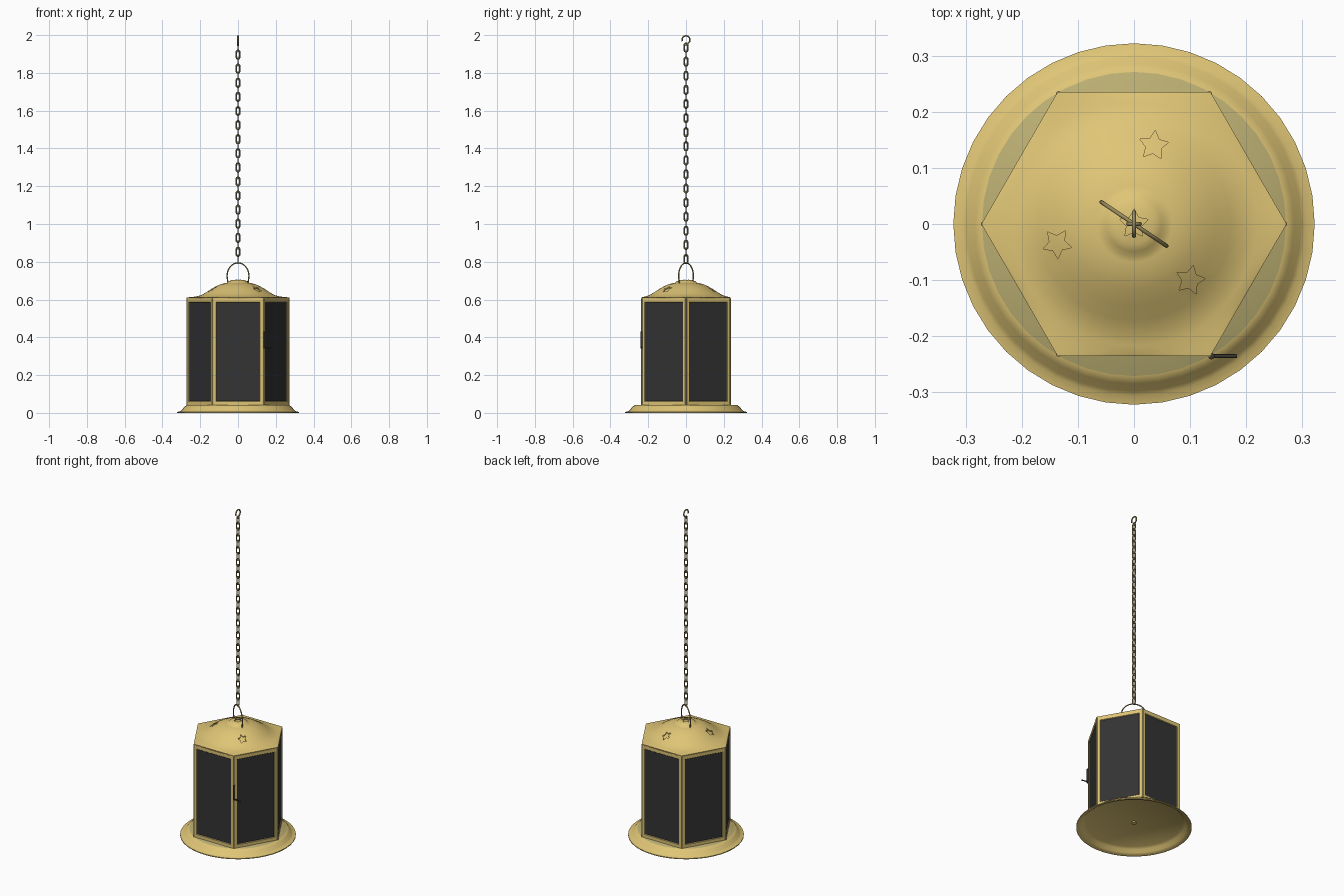
import bpy, bmesh, math
from math import sin, cos, pi, radians
from mathutils import Matrix, Vector

cube = bpy.data.objects.get("Cube")
if cube:
    bpy.data.objects.remove(cube, do_unlink=True)


def material(name, rgb):
    m = bpy.data.materials.new(name)
    m.use_nodes = True
    m.diffuse_color = (*rgb, 1)
    m.node_tree.nodes["Principled BSDF"].inputs["Base Color"].default_value = (*rgb, 1)
    return m


BRASS = material("brass", (0.74, 0.56, 0.18))
AGED = material("aged_brass", (0.50, 0.43, 0.17))
CHAIN = material("chain_metal", (0.32, 0.26, 0.11))
PANE = material("dark_pane", (0.033, 0.033, 0.034))
IRON = material("dark_iron", (0.04, 0.035, 0.025))


def make(name, bm, *mats, recalc=True):
    if recalc:
        bmesh.ops.recalc_face_normals(bm, faces=bm.faces)
    me = bpy.data.meshes.new(name)
    bm.to_mesh(me)
    bm.free()
    for m in mats:
        me.materials.append(m)
    ob = bpy.data.objects.new(name, me)
    bpy.context.collection.objects.link(ob)
    return ob


def select(ob):
    bpy.ops.object.select_all(action='DESELECT')
    bpy.context.view_layer.objects.active = ob
    ob.select_set(True)


def smooth(ob, angle=35):
    select(ob)
    bpy.ops.object.shade_smooth_by_angle(angle=radians(angle))


def apply_all(ob):
    select(ob)
    for m in list(ob.modifiers):
        bpy.ops.object.modifier_apply(modifier=m.name)


def loft(bm, rings):
    """Skin a list of closed rings of points; return the vertex rings."""
    vr = [[bm.verts.new(p) for p in r] for r in rings]
    for a, b in zip(vr, vr[1:]):
        n = len(a)
        for i in range(n):
            bm.faces.new((a[i], a[(i + 1) % n], b[(i + 1) % n], b[i]))
    return vr


def wire(name, paths, radius, mat, cyclic=False):
    """Round wire along one or more point paths, as a mesh."""
    cu = bpy.data.curves.new(name, 'CURVE')
    cu.dimensions = '3D'
    cu.bevel_depth = radius
    cu.bevel_resolution = 2
    cu.use_fill_caps = True
    for pts in paths:
        s = cu.splines.new('POLY')
        s.points.add(len(pts) - 1)
        for p, co in zip(s.points, pts):
            p.co = (*co, 1)
        s.use_cyclic_u = cyclic
    cu.materials.append(mat)
    ob = bpy.data.objects.new(name, cu)
    bpy.context.collection.objects.link(ob)
    select(ob)
    bpy.ops.object.convert(target='MESH')
    smooth(bpy.context.view_layer.objects.active, 50)


HEX = 0.272
BODY_Z, ROOF_Z = 0.042, 0.606
N = 48


def circle(r, z, n):
    return [(r * cos(2 * pi * i / n), r * sin(2 * pi * i / n), z) for i in range(n)]


# Base: flared dish with a flat floor, hollow on the underside
bm = bmesh.new()
profile = [(0.27, 0.034), (0.284, 0.024), (0.297, 0.009), (0.305, 0.003), (0.322, 0),
           (0.322, 0.005), (0.306, 0.009), (0.298, 0.015), (0.285, 0.031), (0.271, BODY_Z)]
rings = loft(bm, [circle(r, z, 40) for r, z in profile])
bm.faces.new(rings[0])
bm.faces.new(rings[-1]).material_index = 1
smooth(make("base_dish", bm, BRASS, AGED), 40)

# Small stud under the base
bm = bmesh.new()
bmesh.ops.create_cone(bm, cap_ends=True, segments=12, radius1=0.014, radius2=0.014,
                      depth=0.008, matrix=Matrix.Translation((0, 0, 0.031)))
make("base_stud", bm, BRASS)

# Body: six framed panes, each inset into its side of the hexagon
bm = bmesh.new()
loft(bm, [circle(HEX, z, 6) for z in (BODY_Z, ROOF_Z)])
bmesh.ops.recalc_face_normals(bm, faces=bm.faces)
sides = list(bm.faces)
bmesh.ops.inset_individual(bm, faces=sides, thickness=0.019, use_even_offset=True)
lips = bmesh.ops.inset_individual(bm, faces=sides, thickness=0.003, depth=-0.004,
                                  use_even_offset=True)
for f in lips["faces"]:
    f.material_index = 1
for f in sides:
    f.material_index = 2
body = make("paned_body", bm, BRASS, AGED, PANE)
body.modifiers.new("thickness", 'SOLIDIFY').thickness = 0.006
apply_all(body)

# Slim seams at the six corners
bm = bmesh.new()
for x, y, _ in circle(HEX - 0.004, 0, 6):
    bmesh.ops.create_cone(bm, cap_ends=True, segments=8, radius1=0.005, radius2=0.005,
                          depth=ROOF_Z - BODY_Z,
                          matrix=Matrix.Translation((x, y, (ROOF_Z + BODY_Z) / 2)))
make("corner_seams", bm, AGED)

# Roof: round dome with a raised cap, easing out into the hexagonal edge
def roof_ring(r, z, blend):
    pts = []
    for i in range(N):
        a = 2 * pi * i / N
        edge = HEX * cos(pi / 6) / cos(a % (pi / 3) - pi / 6)
        rr = r * (1 - blend) + edge * blend
        pts.append((rr * cos(a), rr * sin(a), z))
    return pts


dome = [(0.015, 0.705, 0), (0.035, 0.702, 0), (0.049, 0.697, 0), (0.057, 0.689, 0),
        (0.068, 0.687, 0), (0.09, 0.682, 0), (0.115, 0.671, 0), (0.145, 0.654, 0),
        (0.172, 0.636, 0), (0.195, 0.623, 0), (0.213, 0.616, 0.15), (0.23, 0.613, 0.5),
        (0.25, 0.611, 1)]
bm = bmesh.new()
rings = loft(bm, [roof_ring(*d) for d in dome])
bm.faces.new(rings[0])
roof = make("dome_roof", bm, BRASS)
roof.modifiers.new("thickness", 'SOLIDIFY').thickness = 0.005

# Star-shaped vents cut through the roof
bm = bmesh.new()
for x, y, turn in ((0, 0, 0.3), (0.035, 0.14, 0.2), (-0.137, -0.035, 1.0), (0.1, -0.1, 0.1)):
    star = []
    for k in range(10):
        r, a = (0.014 if k % 2 else 0.027), turn + k * pi / 5
        star.append((x + r * cos(a), y + r * sin(a)))
    rings = loft(bm, [[(px, py, z) for px, py in star] for z in (0.55, 0.8)])
    for ring in rings:
        bm.faces.new(ring)
cutter = make("star_cutter", bm, BRASS)
cutter.hide_render = True
cut = roof.modifiers.new("vents", 'BOOLEAN')
cut.object = cutter
cut.operation = 'DIFFERENCE'
cut.solver = 'EXACT'
apply_all(roof)
bpy.data.objects.remove(cutter, do_unlink=True)
smooth(roof, 35)

# Inner lining of the dome, facing down into the lantern
bm = bmesh.new()
rings = loft(bm, [roof_ring(r, z - 0.012, 0) for r, z, _ in dome[:10]])
bm.faces.new(rings[0])
bmesh.ops.recalc_face_normals(bm, faces=bm.faces)
if sum(f.normal.z for f in bm.faces) > 0:
    bmesh.ops.reverse_faces(bm, faces=bm.faces)
smooth(make("dome_lining", bm, BRASS, recalc=False), 40)

# Carrying loop over the roof, turned a little from the front
turn = Matrix.Rotation(radians(-34), 3, 'Z')
arch = [(-0.064, 0, 0.685)]
for i in range(17):
    a = pi - pi * i / 16
    arch.append((0.07 * cos(a), 0, 0.725 + 0.069 * sin(a)))
arch.append((0.064, 0, 0.685))
wire("carrying_loop", [[turn @ Vector(p) for p in arch]], 0.0035, CHAIN)

# Chain of links turned crosswise one after another
links, pitch = 31, 0.0373
paths = []
for k in range(links):
    zc = 0.815 + k * pitch
    pts = []
    for i in range(16):
        a = 2 * pi * (i + 0.5) / 16
        w = 0.0105 * cos(a)
        z = zc + 0.016 * sin(a) + math.copysign(0.0075, sin(a))
        pts.append((w, 0, z) if k % 2 else (0, w, z))
    paths.append(pts)
wire("chain", paths, 0.0038, CHAIN, cyclic=True)

# Open hook at the top of the chain
hook = [(0, -0.003, 1.943)]
hook += [(0, 0.021 * sin(radians(t)), 1.975 - 0.021 * cos(radians(t)))
         for t in range(35, 291, 15)]
wire("top_hook", [hook], 0.004, CHAIN)

# Door latch at the front left corner: upright bar and side lever
y = -HEX * cos(pi / 6)
wire("door_latch_bar", [[(0.138, y, 0.34), (0.138, y, 0.43)]], 0.006, IRON)
wire("door_latch_lever", [[(0.138, y, 0.347), (0.183, y, 0.343)]], 0.0035, IRON)
